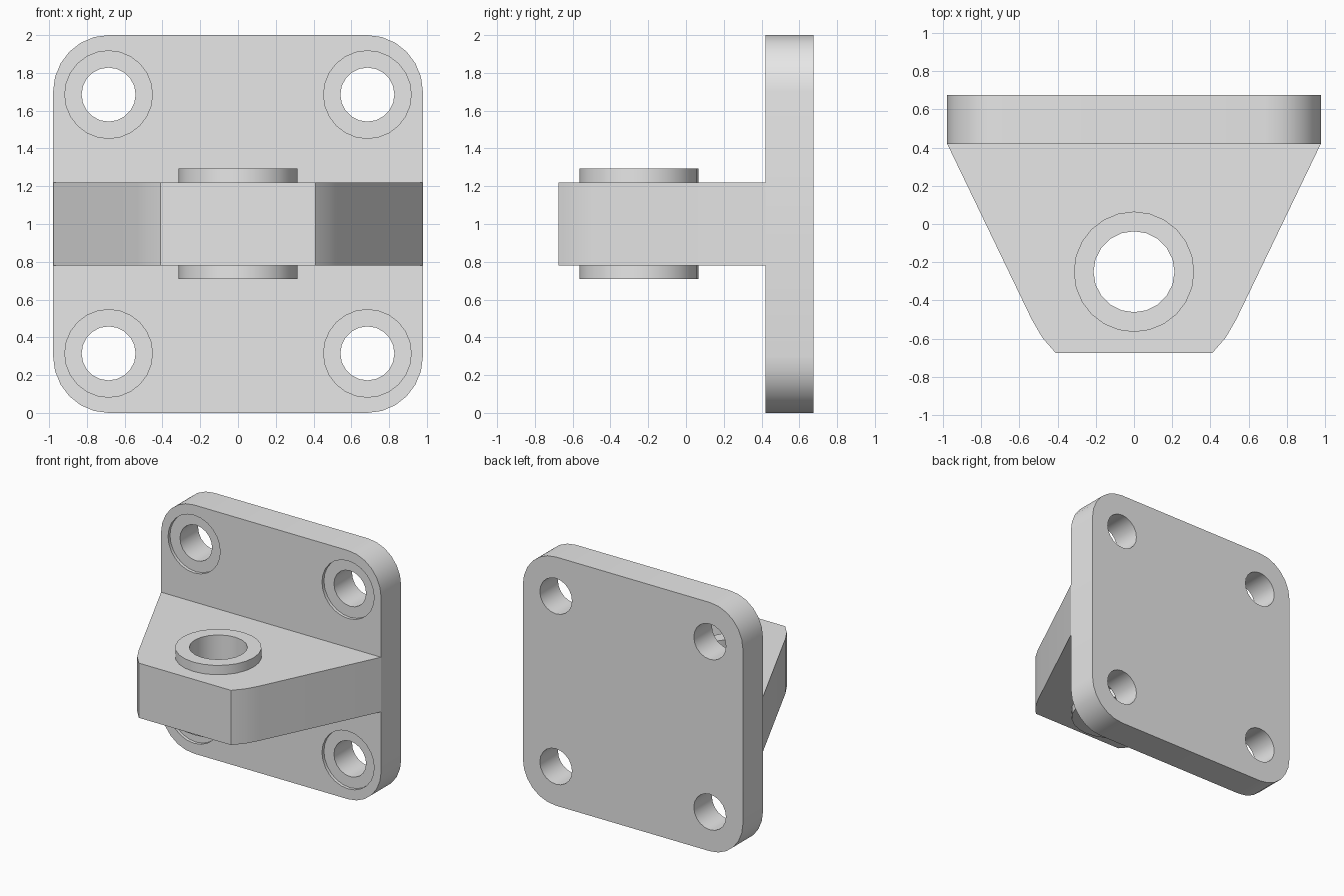
import bpy
import bmesh
from math import cos, sin, pi, radians
from mathutils import Matrix, Vector

default = bpy.data.objects.get("Cube")
if default:
    bpy.data.objects.remove(default, do_unlink=True)

GREY = (0.8, 0.8, 0.8, 1.0)
grey = bpy.data.materials.new("plain_grey")
grey.use_nodes = True
grey.diffuse_color = GREY
grey.node_tree.nodes["Principled BSDF"].inputs["Base Color"].default_value = GREY


def prism(name, outline, low, high, matrix=Matrix()):
    """Extrude a flat outline from low to high along local z."""
    bm = bmesh.new()
    face = bm.faces.new([bm.verts.new((x, y, low)) for x, y in outline])
    top = bmesh.ops.extrude_face_region(bm, geom=[face])["geom"]
    moved = [v for v in top if isinstance(v, bmesh.types.BMVert)]
    bmesh.ops.translate(bm, verts=moved, vec=(0, 0, high - low))
    bmesh.ops.recalc_face_normals(bm, faces=bm.faces)
    bm.transform(matrix)
    mesh = bpy.data.meshes.new(name)
    bm.to_mesh(mesh)
    bm.free()
    mesh.materials.append(grey)
    obj = bpy.data.objects.new(name, mesh)
    bpy.context.collection.objects.link(obj)
    return obj


def arc(x, y, radius, start, end, steps):
    angles = [radians(start + (end - start) * i / steps) for i in range(steps + 1)]
    return [(x + radius * cos(a), y + radius * sin(a)) for a in angles]


def circle(x, y, radius, steps=24):
    return arc(x, y, radius, 0, 360, steps)[:-1]


def select(obj):
    bpy.ops.object.select_all(action="DESELECT")
    obj.select_set(True)
    bpy.context.view_layer.objects.active = obj


def cut(obj, cutter):
    cutter.hide_render = True
    mod = obj.modifiers.new("cut", "BOOLEAN")
    mod.operation = "DIFFERENCE"
    mod.solver = "EXACT"
    mod.object = cutter
    select(obj)
    bpy.ops.object.modifier_apply(modifier=mod.name)
    bpy.data.objects.remove(cutter, do_unlink=True)


# Rounded mounting plate, outline drawn in x and z
FRONT, BACK = 0.42, 0.675
upright = Matrix.Rotation(pi / 2, 4, "X")  # local z becomes -y
corners = [(0.685, 1.7, 0), (-0.685, 1.7, 90), (-0.685, 0.3, 180), (0.685, 0.3, 270)]
outline = []
for x, z, start in corners:
    outline += [(x + (px - x) * 0.98, pz)
                for px, pz in arc(x, z, 0.3, start, start + 90, 6)]
plate = prism("mounting_plate", outline, -BACK, -FRONT, upright)

# Bolt holes with shallow counterbores on the front
for x in (-0.685, 0.685):
    for z in (0.315, 1.685):
        cut(plate, prism("bolt_hole", circle(x, z, 0.143, 20), -1, 0, upright))
        cut(plate, prism("counterbore", circle(x, z, 0.232), -FRONT - 0.025, 0, upright))

# Tapered arm reaching forward from the plate
PIN_Y = -0.25
side = [(0.90, 0.45), (0.90, FRONT), (0.978, FRONT), (0.535, -0.50),
        (0.48, -0.595), (0.41, -0.675)]
arm = prism("tapered_arm", side + [(-x, y) for x, y in reversed(side)], 0.78, 1.22)
cut(arm, prism("pin_hole", circle(0, PIN_Y, 0.26), 0, 2))

# Raised bushing through the arm
bushing = prism("bushing", circle(0, PIN_Y, 0.315), 0.71, 1.295)
cut(bushing, prism("bushing_bore", circle(0, PIN_Y, 0.212, 20), 0, 2))

for part in (plate, arm, bushing):
    select(part)
    bpy.ops.object.shade_smooth_by_angle(angle=radians(30))
